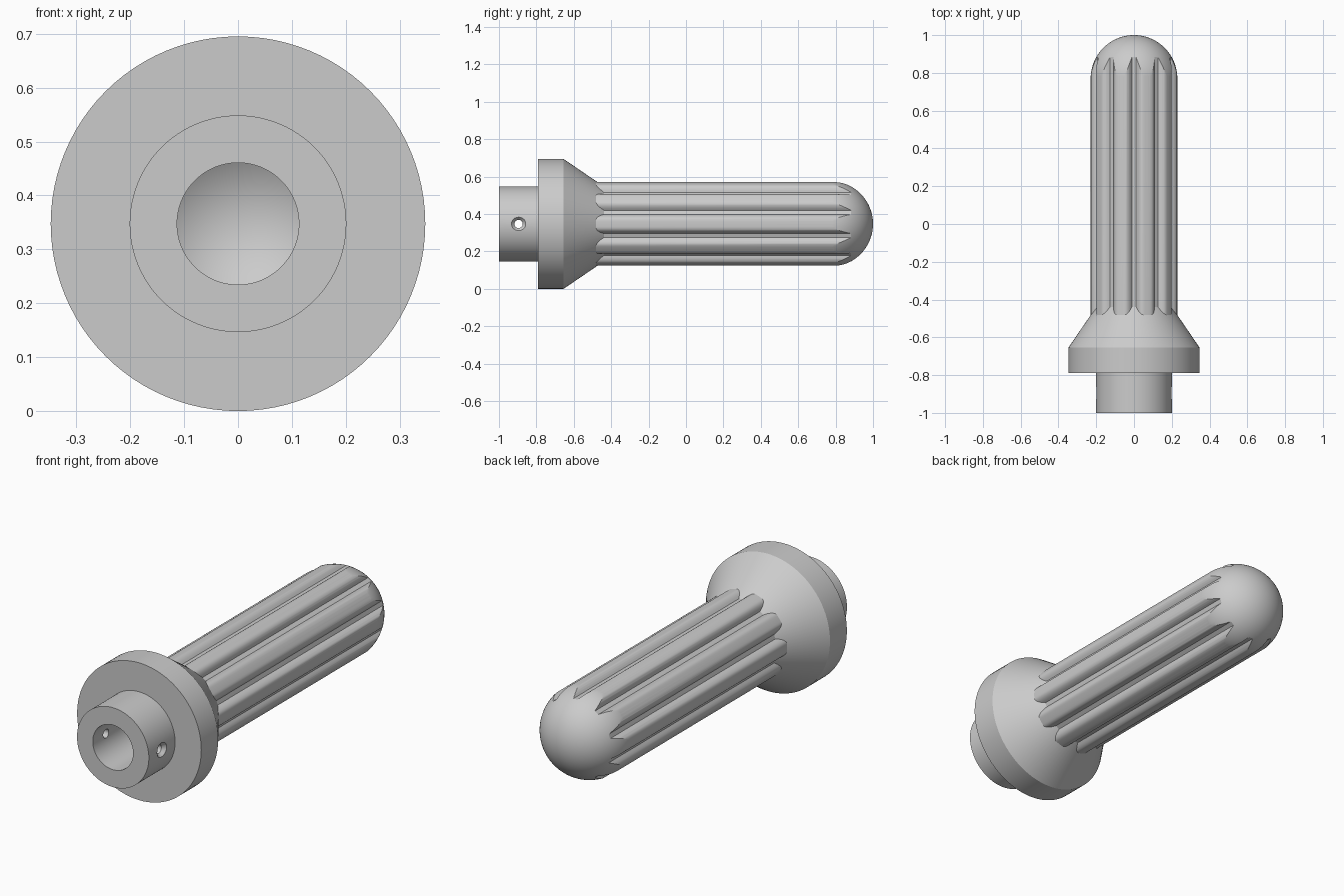
import bpy, bmesh, math
from mathutils import Matrix

cube = bpy.data.objects.get("Cube")
if cube:
    bpy.data.objects.remove(cube, do_unlink=True)

AXIS_Z = 0.3475      # height of the long axis
RIBS = 10
GRIP_R, FLOOR_R = 0.229, 0.2

grey = bpy.data.materials.new("plain grey")
grey.use_nodes = True
colour = (0.6, 0.6, 0.6, 1)
grey.diffuse_color = colour
grey.node_tree.nodes["Principled BSDF"].inputs["Base Color"].default_value = colour


def finish(name, bm):
    bmesh.ops.remove_doubles(bm, verts=bm.verts, dist=1e-5)
    bmesh.ops.recalc_face_normals(bm, faces=bm.faces)
    bmesh.ops.translate(bm, verts=bm.verts, vec=(0, 0, AXIS_Z))
    mesh = bpy.data.meshes.new(name)
    bm.to_mesh(mesh)
    bm.free()
    mesh.materials.append(grey)
    obj = bpy.data.objects.new(name, mesh)
    bpy.context.collection.objects.link(obj)
    return obj


def lathe(name, profile, steps=96, turn=None):
    """Revolve (radius, y) points about the y axis."""
    bm = bmesh.new()
    verts = [bm.verts.new((r, y, 0)) for r, y in profile]
    edges = [bm.edges.new(pair) for pair in zip(verts, verts[1:])]
    bmesh.ops.spin(bm, geom=verts + edges, cent=(0, 0, 0), axis=(0, 1, 0),
                   angle=math.tau, steps=steps)
    if turn:
        bmesh.ops.transform(bm, matrix=turn, verts=bm.verts)
    return finish(name, bm)


def cut(obj, tool, operation):
    mod = obj.modifiers.new("cut", 'BOOLEAN')
    mod.object, mod.operation, mod.solver = tool, operation, 'EXACT'
    bpy.ops.object.select_all(action='DESELECT')
    bpy.context.view_layer.objects.active = obj
    obj.select_set(True)
    bpy.ops.object.modifier_apply(modifier=mod.name)
    bpy.data.objects.remove(tool, do_unlink=True)


def smooth(obj):
    bpy.ops.object.select_all(action='DESELECT')
    bpy.context.view_layer.objects.active = obj
    obj.select_set(True)
    bpy.ops.object.shade_smooth_by_angle(angle=math.radians(25))


# Flanged socket: bore with a conical bottom, sleeve, collar and taper
socket = lathe("flanged_socket", [
    (0, -0.53), (0.113, -0.6), (0.113, -1), (0.201, -1), (0.201, -0.79),
    (0.3475, -0.79), (0.3475, -0.655), (0.167, -0.39), (0, -0.39)])

# Countersunk pin hole straight through the sleeve
pin = lathe("pin_cutter", [
    (0, -0.25), (0.038, -0.25), (0.038, -0.2), (0.022, -0.182),
    (0.022, 0.182), (0.038, 0.2), (0.038, 0.25), (0, 0.25)], 32,
    Matrix.Translation((0, -0.895, 0)) @ Matrix.Rotation(math.pi / 2, 4, 'Z'))
cut(socket, pin, 'DIFFERENCE')
smooth(socket)


# Fluted grip: rounded ribs with narrow flat grooves between them
def rib_radius(deg):
    t = (abs(deg) - 5) / 9.8
    if t <= 0:
        return GRIP_R
    return FLOOR_R + (GRIP_R - FLOOR_R) * max(0, 1 - t * t)


bm = bmesh.new()
offsets = [-14.8 + 29.6 * i / 16 for i in range(17)]
ring = []
for k in range(RIBS):
    for off in offsets:
        a = math.radians(k * 360 / RIBS + off)
        r = rib_radius(off)
        ring.append(bm.verts.new((r * math.cos(a), -0.5, r * math.sin(a))))
base = bm.faces.new(ring)
end = bmesh.ops.extrude_face_region(bm, geom=[base], use_keep_orig=True)
bmesh.ops.translate(bm, vec=(0, 1.6, 0),
                    verts=[g for g in end["geom"] if isinstance(g, bmesh.types.BMVert)])
grip = finish("fluted_grip", bm)

# Domed end
dome_r = GRIP_R + 0.0005
arc = [(dome_r * math.cos(a), 1 - dome_r + dome_r * math.sin(a))
       for a in (math.pi / 2 * i / 24 for i in range(24))]
dome = lathe("dome_cutter", [(0, -0.7), (dome_r, -0.7)] + arc + [(0, 1)], 100)
cut(grip, dome, 'INTERSECT')
smooth(grip)
